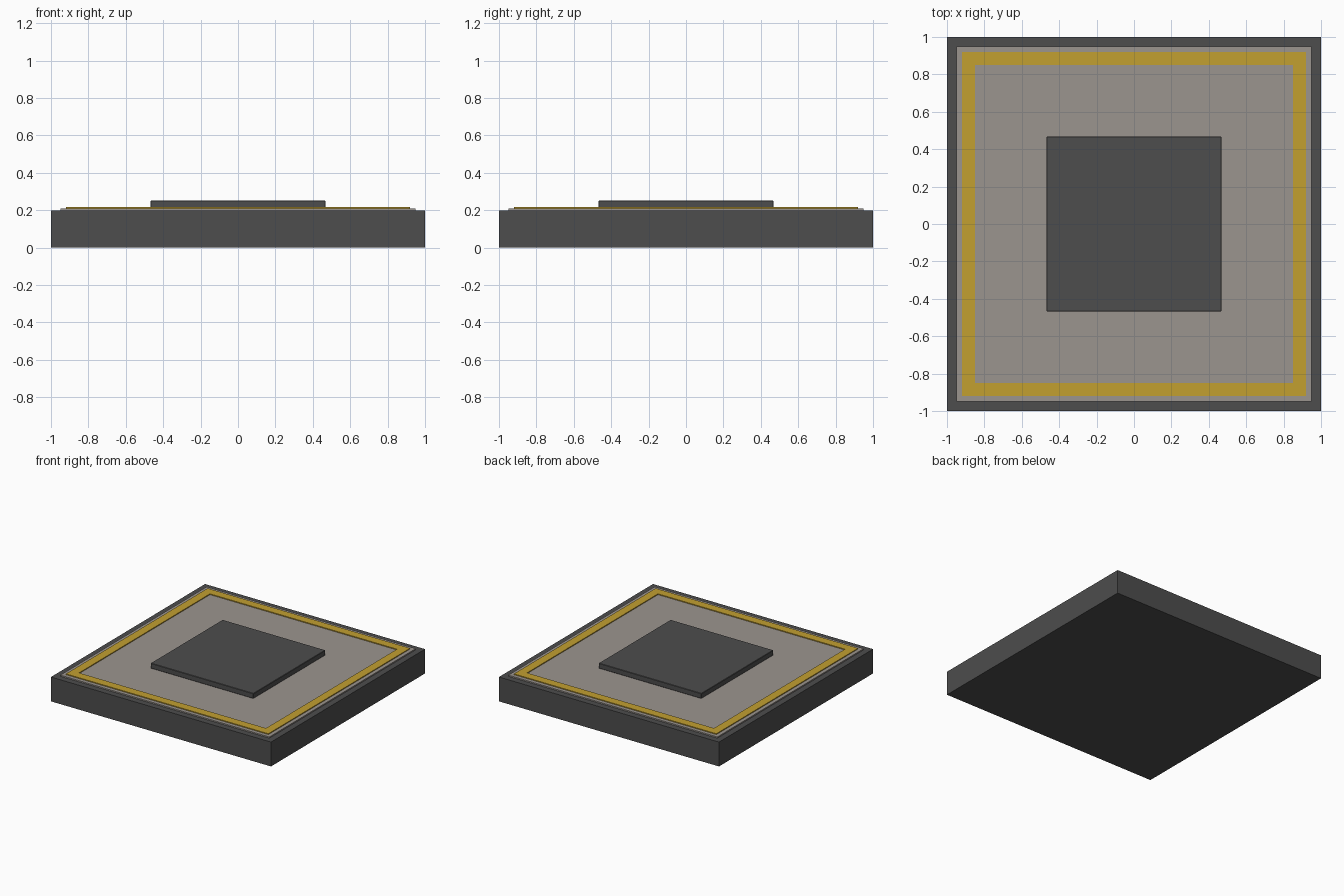
import bpy

cube = bpy.data.objects.get("Cube")
if cube:
    bpy.data.objects.remove(cube, do_unlink=True)


def material(name, rgb):
    mat = bpy.data.materials.new(name)
    mat.use_nodes = True
    colour = (*rgb, 1)
    mat.diffuse_color = colour
    mat.node_tree.nodes["Principled BSDF"].inputs["Base Color"].default_value = colour
    return mat


def box(name, size, x, y, bottom, mat):
    """Flat-faced box placed by its centre in plan and its bottom height."""
    bpy.ops.mesh.primitive_cube_add(size=1, location=(x, y, bottom + size[2] / 2))
    obj = bpy.context.object
    obj.name = name
    obj.scale = size
    bpy.ops.object.transform_apply(location=False, rotation=False, scale=True)
    obj.data.materials.append(mat)
    return obj


charcoal = material("charcoal", (0.075, 0.075, 0.075))
stone = material("warm grey", (0.33, 0.30, 0.275))
gold = material("gold", (0.54, 0.35, 0.03))

# Slab and the thin floor plate on it
box("base_slab", (2, 2, 0.2), 0, 0, 0, charcoal)
box("floor_plate", (1.9, 1.9, 0.01), 0, 0, 0.2, stone)

# Border strips: long ones front and back, side ones fitted between them
inner, outer, thick = 0.85, 0.92, 0.007
mid, width = (inner + outer) / 2, outer - inner
for sign, across, along in ((-1, "right", "front"), (1, "left", "back")):
    box(along + "_border_strip", (2 * outer, width, thick), 0, sign * mid, 0.21, gold)
    box(across + "_border_strip", (width, 2 * inner, thick), sign * mid, 0, 0.21, gold)

# Raised centre pad with slightly eased edges
pad = box("centre_pad", (0.934, 0.934, 0.043), 0, 0, 0.21, charcoal)
bevel = pad.modifiers.new("eased_edges", "BEVEL")
bevel.width = 0.003
bevel.segments = 1
